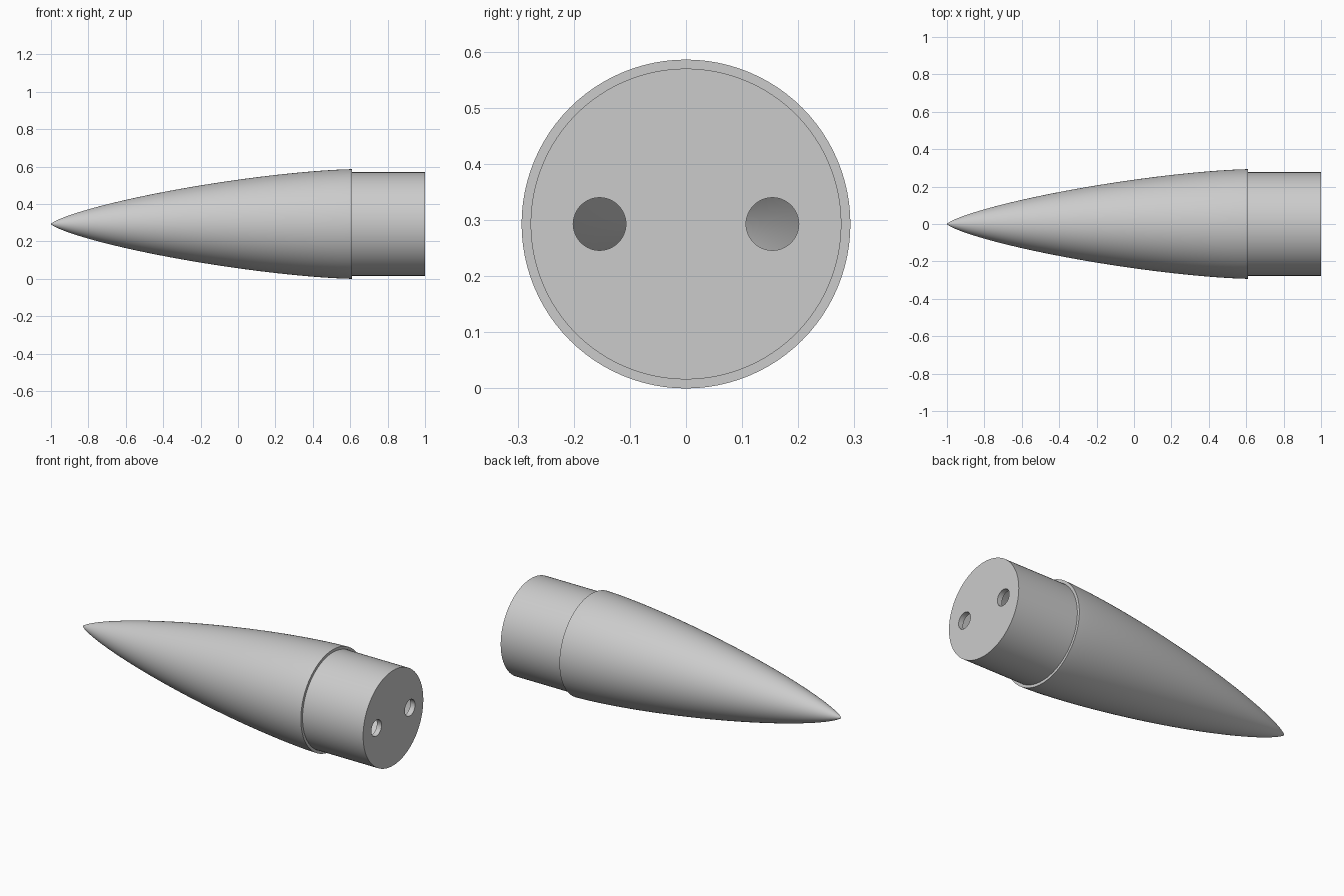
import bpy
import bmesh
import math
from mathutils import Matrix, Vector

if "Cube" in bpy.data.objects:
    bpy.data.objects.remove(bpy.data.objects["Cube"], do_unlink=True)

AXIS_Z = 0.293       # height of the long axis
NOSE_R = 0.293       # radius at the base of the nose
SHOULDER_R = 0.277
INNER_R = 0.255
TIP_X, BASE_X, END_X = -1.0, 0.61, 1.0
CAP = 0.03           # thickness of the end plate
HOLE_R, HOLE_Y = 0.047, 0.154
SEGMENTS = 96

grey = bpy.data.materials.new("light grey")
grey.use_nodes = True
colour = (0.6, 0.6, 0.6, 1.0)
grey.diffuse_color = colour
grey.node_tree.nodes["Principled BSDF"].inputs["Base Color"].default_value = colour


def nose_curve(tip, base, radius, steps=40):
    """Streamlined low-drag profile, from the tip to the base."""
    points = []
    for i in range(steps + 1):
        a = math.pi * i / steps
        r = radius * math.sqrt(max(0.0, a - math.sin(2 * a) / 2) / math.pi)
        points.append((tip + (base - tip) * (1 - math.cos(a)) / 2, r))
    return points


def add_object(name, bm):
    mesh = bpy.data.meshes.new(name)
    bm.to_mesh(mesh)
    bm.free()
    mesh.materials.append(grey)
    obj = bpy.data.objects.new(name, mesh)
    bpy.context.collection.objects.link(obj)
    return obj


def lathe(name, profile):
    """Spin a profile of (x, radius) points around the long axis."""
    bm = bmesh.new()
    verts = [bm.verts.new((x, 0, AXIS_Z + r)) for x, r in profile]
    edges = [bm.edges.new(pair) for pair in zip(verts, verts[1:])]
    bmesh.ops.spin(bm, geom=verts + edges, cent=(0, 0, AXIS_Z), axis=(1, 0, 0),
                   angle=math.tau, steps=SEGMENTS, use_merge=False)
    bmesh.ops.remove_doubles(bm, verts=bm.verts, dist=0.00002)
    bmesh.ops.recalc_face_normals(bm, faces=bm.faces)
    return add_object(name, bm)


# Hollow nose: outer skin, flat rim, inner skin
outer = nose_curve(TIP_X, BASE_X, NOSE_R)
inner = nose_curve(TIP_X + 0.1, BASE_X, INNER_R)
nose = lathe("nose_cone", outer + inner[::-1])

# Shoulder tube closed by an end plate
shoulder = lathe("shoulder", [
    (END_X, 0), (END_X, SHOULDER_R), (BASE_X, SHOULDER_R),
    (BASE_X, INNER_R), (END_X - CAP, INNER_R), (END_X - CAP, 0)])

# Two cord holes through the end plate
bm = bmesh.new()
for side in (-1, 1):
    place = Matrix.Translation(Vector((END_X, side * HOLE_Y, AXIS_Z)))
    bmesh.ops.create_cone(bm, cap_ends=True, segments=48, radius1=HOLE_R,
                          radius2=HOLE_R, depth=CAP * 4,
                          matrix=place @ Matrix.Rotation(math.pi / 2, 4, 'Y'))
cutter = add_object("hole_cutter", bm)
cutter.hide_render = True
cut = shoulder.modifiers.new("cord holes", 'BOOLEAN')
cut.operation = 'DIFFERENCE'
cut.solver = 'EXACT'
cut.object = cutter
bpy.ops.object.select_all(action='DESELECT')
bpy.context.view_layer.objects.active = shoulder
shoulder.select_set(True)
bpy.ops.object.modifier_apply(modifier=cut.name)
bpy.data.objects.remove(cutter, do_unlink=True)

# Smooth skin with crisp rims
nose.select_set(True)
bpy.ops.object.shade_smooth_by_angle(angle=math.radians(35))
